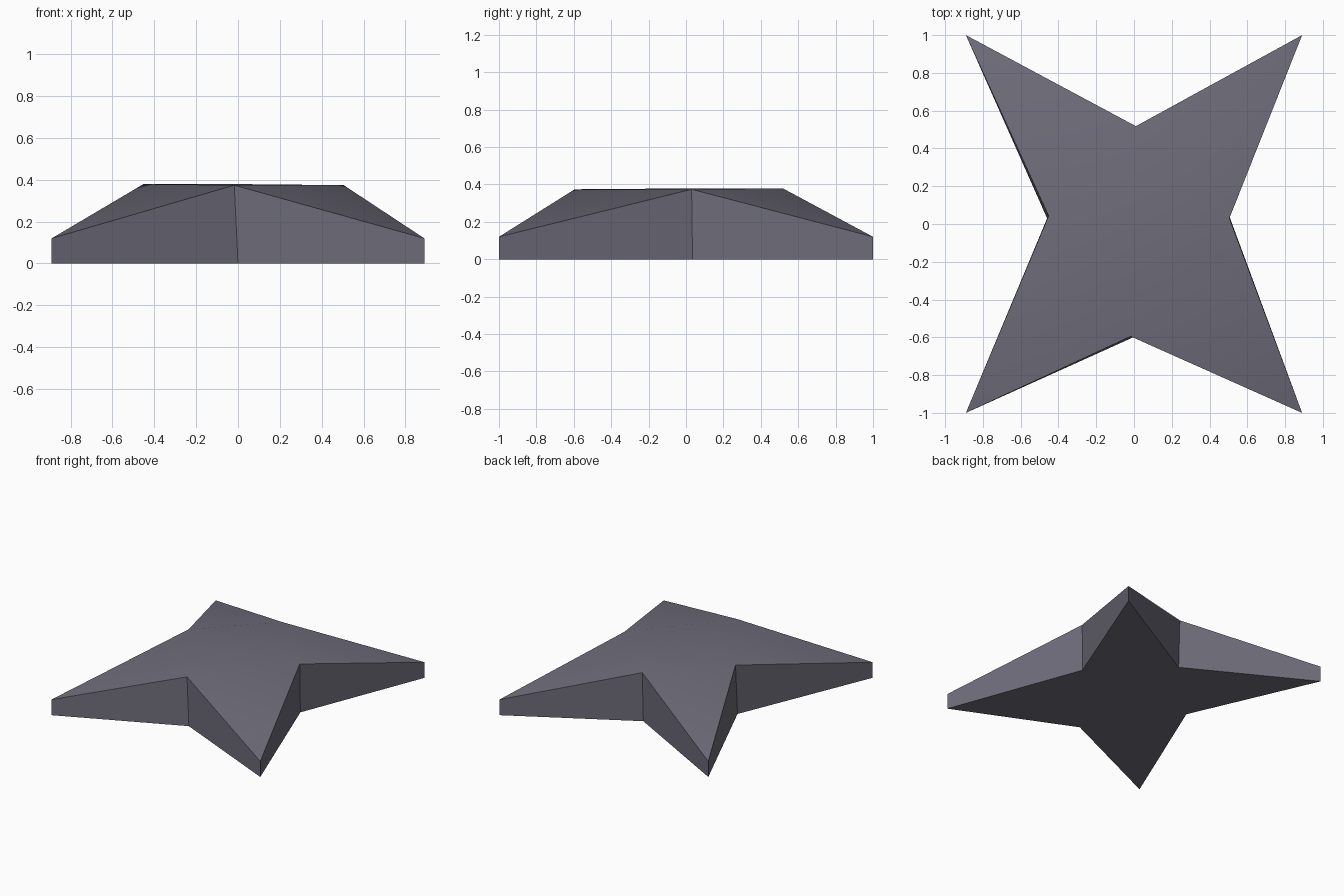
import bpy
import bmesh

cube = bpy.data.objects.get("Cube")
if cube:
    bpy.data.objects.remove(cube, do_unlink=True)

# Slate material
slate = bpy.data.materials.new("slate_grey")
slate.use_nodes = True
colour = (0.158, 0.152, 0.195, 1.0)
slate.diffuse_color = colour
slate.node_tree.nodes["Principled BSDF"].inputs["Base Color"].default_value = colour

# Tips and notches, counter-clockwise from the front left tip
TIP_X, TIP_Y, TIP_Z = 0.89, 1.0, 0.12
tips = [(TIP_X, -TIP_Y), (TIP_X, TIP_Y), (-TIP_X, TIP_Y), (-TIP_X, -TIP_Y)]
notch_tops = [(0.505, 0.03, 0.374), (0.01, 0.518, 0.379),
              (-0.452, 0.043, 0.379), (-0.018, -0.595, 0.374)]
notch_feet = [(0.507, 0.035), (0.01, 0.505), (-0.46, 0.03), (0.0, -0.598)]

bm = bmesh.new()
upper, lower = [], []
for tip, top, foot in zip(tips, notch_tops, notch_feet):
    upper += [bm.verts.new((*tip, TIP_Z)), bm.verts.new(top)]
    lower += [bm.verts.new((*tip, 0)), bm.verts.new((*foot, 0))]

# Raised middle, sloping points and flat underside
bm.faces.new(upper[1::2])
bm.faces.new(lower[::-1])
count = len(upper)
for i in range(0, count, 2):
    bm.faces.new((upper[i - 1], upper[i], upper[i + 1]))

# Side walls
for i in range(count):
    j = (i + 1) % count
    bm.faces.new((lower[i], lower[j], upper[j], upper[i]))
bmesh.ops.recalc_face_normals(bm, faces=bm.faces)

mesh = bpy.data.meshes.new("four_point_star")
bm.to_mesh(mesh)
bm.free()
mesh.materials.append(slate)
star = bpy.data.objects.new("four_point_star", mesh)
bpy.context.collection.objects.link(star)

# Soft folds on top, crisp rims
bpy.ops.object.select_all(action="DESELECT")
star.select_set(True)
bpy.context.view_layer.objects.active = star
bpy.ops.object.shade_smooth_by_angle()
